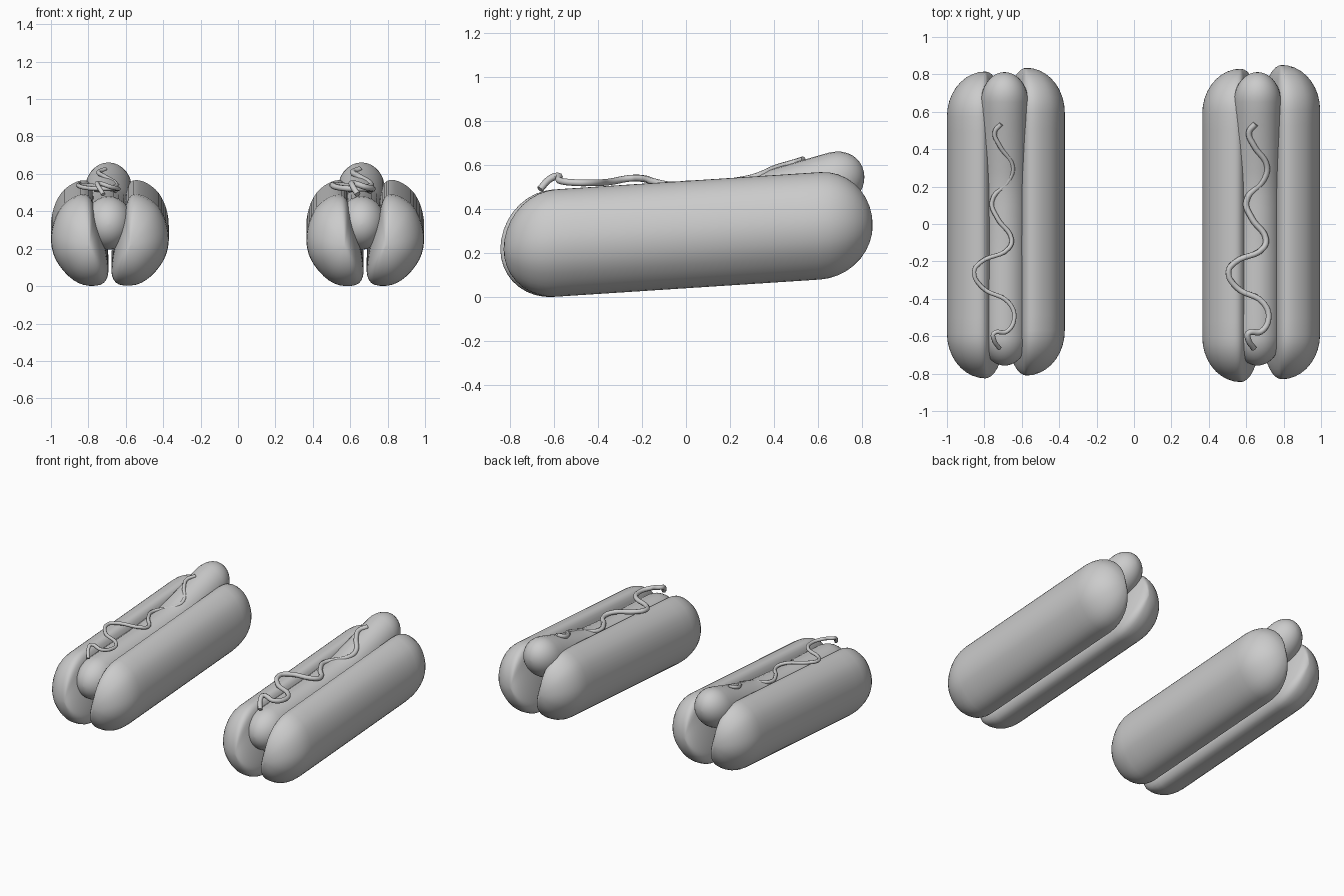
import bpy, bmesh, math

if "Cube" in bpy.data.objects:
    bpy.data.objects.remove(bpy.data.objects["Cube"])

# Bun half cross-section: (distance out from the centre plane, height)
BUN = [(0.012, 0.05), (0.012, 0.13), (0.035, 0.25), (0.072, 0.38), (0.10, 0.465),
       (0.14, 0.488), (0.20, 0.47), (0.26, 0.42), (0.30, 0.34), (0.315, 0.24),
       (0.29, 0.14), (0.22, 0.05), (0.14, 0.004), (0.05, 0.005)]

# Sausage centreline (y, z), curling up at the back
SPINE = [(-0.76, 0.33), (-0.5, 0.342), (-0.1, 0.36), (0.2, 0.388),
         (0.45, 0.455), (0.65, 0.515), (0.82, 0.55)]

# Sauce squiggle (x from hot dog centre, y, z)
SAUCE = [(-0.02, 0.535, 0.625), (-0.055, 0.49, 0.61), (-0.03, 0.42, 0.59),
         (0.04, 0.31, 0.545), (0.025, 0.24, 0.53), (-0.07, 0.12, 0.515),
         (-0.04, 0.03, 0.515), (0.035, -0.08, 0.51), (0.02, -0.13, 0.52),
         (-0.13, -0.205, 0.54), (-0.165, -0.255, 0.54), (-0.12, -0.34, 0.525),
         (0.02, -0.42, 0.52), (0.05, -0.50, 0.52), (0.01, -0.575, 0.53),
         (-0.06, -0.585, 0.55), (-0.06, -0.615, 0.54), (-0.03, -0.665, 0.49)]


def smooth_loop(pts, steps=3):
    """Closed Catmull-Rom curve through the points."""
    out, n = [], len(pts)
    for i in range(n):
        p = [pts[(i + k - 1) % n] for k in range(4)]
        for s in range(steps):
            t = s / steps
            out.append(tuple(0.5 * (2 * b + (c - a) * t + (2 * a - 5 * b + 4 * c - d) * t * t
                                    + (3 * b - a - 3 * c + d) * t ** 3)
                             for a, b, c, d in zip(*p)))
    return out


def stations(y0, y1, cap, n=9, mid=14):
    """(y, scale) pairs for a body with rounded ends."""
    ends = [(cap * math.cos(i / n * math.pi / 2), math.sin(i / n * math.pi / 2))
            for i in range(n + 1)]
    ends[0] = (cap, 0.02)
    front = [(y0 + cap - d, s) for d, s in ends]
    body = [(y0 + cap + (y1 - y0 - 2 * cap) * i / mid, 1) for i in range(1, mid)]
    return front + body + [(y1 - cap + d, s) for d, s in reversed(ends)]


def loft(name, rings, x):
    bm = bmesh.new()
    loops = [[bm.verts.new(v) for v in r] for r in rings]
    n = len(loops[0])
    for a, b in zip(loops, loops[1:]):
        for i in range(n):
            bm.faces.new((a[i], a[(i + 1) % n], b[(i + 1) % n], b[i]))
    bm.faces.new(loops[0])
    bm.faces.new(loops[-1])
    bmesh.ops.recalc_face_normals(bm, faces=bm.faces[:])
    me = bpy.data.meshes.new(name)
    bm.to_mesh(me)
    bm.free()
    me.shade_smooth()
    ob = bpy.data.objects.new(name, me)
    ob.location.x = x
    bpy.context.collection.objects.link(ob)
    return ob


def spine_z(y):
    """Smoothly blended height of the sausage centreline."""
    def lin(v):
        v = min(max(v, SPINE[0][0]), SPINE[-1][0])
        for (ya, za), (yb, zb) in zip(SPINE, SPINE[1:]):
            if v <= yb:
                return za + (zb - za) * (v - ya) / (yb - ya)
    return (lin(y - 0.06) + 2 * lin(y) + lin(y + 0.06)) / 4


def bun_half(name, x, side, y0, y1):
    au, az = 0.11, 0.23
    section = smooth_loop(BUN)
    loft(name, [[(side * (au + (u - au) * s), y, az + (z - az) * s + 0.065 * (y + 0.62))
                 for u, z in section] for y, s in stations(y0, y1, 0.24)], x)


def sausage(name, x):
    angles = [2 * math.pi * i / 28 for i in range(28)]
    loft(name, [[(0.127 * s * math.cos(a), y, spine_z(y) + 0.143 * s * math.sin(a))
                 for a in angles] for y, s in stations(-0.757, 0.812, 0.16, mid=20)], x)


def sauce(name, x, radius):
    cu = bpy.data.curves.new(name, 'CURVE')
    cu.dimensions = '3D'
    cu.bevel_depth = radius
    cu.bevel_resolution = 2
    cu.use_fill_caps = True
    cu.resolution_u = 6
    sp = cu.splines.new('BEZIER')
    sp.bezier_points.add(len(SAUCE) - 1)
    for bp, p in zip(sp.bezier_points, SAUCE):
        bp.co = p
        bp.handle_left_type = bp.handle_right_type = 'AUTO'
    ob = bpy.data.objects.new(name, cu)
    ob.location.x = x
    bpy.context.collection.objects.link(ob)
    bpy.ops.object.select_all(action='DESELECT')
    ob.select_set(True)
    bpy.context.view_layer.objects.active = ob
    bpy.ops.object.convert(target='MESH')


# Two hot dogs: label, bun centre, sausage centre, sauce centre, sauce radius, bun end positions
for label, xb, xs, xm, r, left, right in (
        ("left", -0.685, -0.692, -0.69, 0.012, (-0.825, 0.815), (-0.81, 0.835)),
        ("right", 0.68, 0.66, 0.67, 0.016, (-0.845, 0.83), (-0.83, 0.85))):
    bun_half(label + "_bun_half_a", xb, -1, *left)
    bun_half(label + "_bun_half_b", xb, 1, *right)
    sausage(label + "_sausage", xs)
    sauce(label + "_sauce", xm, r)
